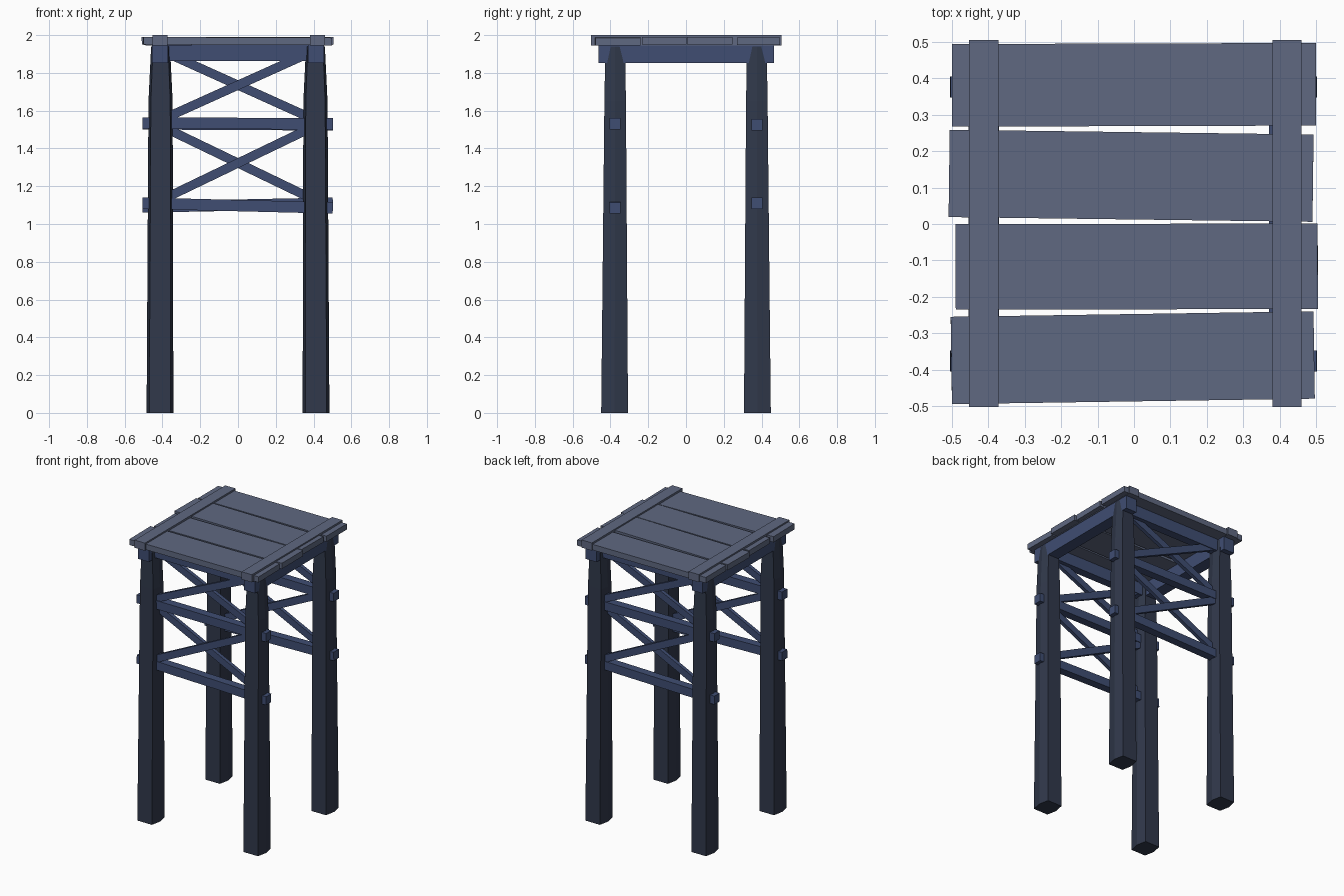
import bpy, bmesh, math
from mathutils import Vector, Matrix

if "Cube" in bpy.data.objects:
    bpy.data.objects.remove(bpy.data.objects["Cube"])


def material(name, rgb):
    m = bpy.data.materials.new(name)
    m.diffuse_color = (*rgb, 1)
    m.use_nodes = True
    m.node_tree.nodes["Principled BSDF"].inputs["Base Color"].default_value = m.diffuse_color
    return m


deck_mat = material("deck_wood", (0.115, 0.14, 0.22))
beam_mat = material("beam_wood", (0.05, 0.075, 0.17))
leg_mat = material("leg_wood", (0.03, 0.04, 0.07))


def finish(name, bm, mat):
    bmesh.ops.recalc_face_normals(bm, faces=bm.faces)
    me = bpy.data.meshes.new(name)
    bm.to_mesh(me)
    bm.free()
    me.materials.append(mat)
    ob = bpy.data.objects.new(name, me)
    bpy.context.collection.objects.link(ob)
    return ob


def bar(name, a, b, width, height, mat):
    """Box running from a to b: width sideways, height upwards."""
    a, b = Vector(a), Vector(b)
    d = (b - a).normalized()
    side = Vector((0, 0, 1)).cross(d).normalized()
    up = d.cross(side)
    rot = Matrix((d, side, up)).transposed().to_4x4()
    bm = bmesh.new()
    bmesh.ops.create_cube(bm, size=1, matrix=Matrix.Translation((a + b) / 2) @ rot
                          @ Matrix.Diagonal(((b - a).length, width, height, 1)))
    return finish(name, bm, mat)


# Hewn six-sided legs, narrowing upwards
section = [(-1, 0), (-0.8, -1), (0.8, -1), (1, 0), (0.8, 1), (-0.8, 1)]


def leg(name, sx, sy):
    bm = bmesh.new()
    # z, centre x, centre y, half x, half y
    levels = [(0, 0.413, 0.378, 0.071, 0.071),
              (1.65, 0.41, 0.375, 0.064, 0.057),
              (1.94, 0.41, 0.375, 0.05, 0.052)]
    rings = []
    for z, cx, cy, hx, hy in levels:
        rings.append([bm.verts.new((sx * cx + px * hx, sy * cy + py * hy, z))
                      for px, py in section])
    for lo, hi in zip(rings, rings[1:]):
        for i in range(6):
            j = (i + 1) % 6
            bm.faces.new((lo[i], lo[j], hi[j], hi[i]))
    bm.faces.new(rings[0])
    bm.faces.new(rings[-1])
    finish(name, bm, leg_mat)


sides = {"front": -1, "back": 1}
for fname, sy in sides.items():
    for lname, sx in {"left": -1, "right": 1}.items():
        leg(f"{fname}_{lname}_leg", sx, sy)

# Side beams carrying the deck
for lname, x in {"left": -0.413, "right": 0.413}.items():
    bar(f"{lname}_beam", (x, -0.462, 1.9), (x, 0.465, 1.9), 0.085, 0.096, beam_mat)

# Horizontal rails through the legs: (left z, right z)
rails = {"front": [(1.11, 1.085), (1.535, 1.53)],
         "back": [(1.09, 1.11), (1.53, 1.525)]}
for fname, sy in sides.items():
    y = sy * 0.377
    bar(f"{fname}_beam", (-0.42, y, 1.906), (0.42, y, 1.906), 0.06, 0.085, beam_mat)
    for n, (zl, zr) in enumerate(rails[fname]):
        bar(f"{fname}_rail_{n + 1}", (-0.505, y, zl), (0.502, y, zr), 0.058, 0.06, beam_mat)
    # Crossed braces in two tiers
    for n, (lo, hi) in enumerate([(1.125, 1.52), (1.55, 1.92)]):
        bar(f"{fname}_brace_{n + 1}_a", (-0.41, y - 0.012, lo), (0.41, y - 0.012, hi),
            0.026, 0.048, beam_mat)
        bar(f"{fname}_brace_{n + 1}_b", (-0.41, y + 0.012, hi), (0.41, y + 0.012, lo),
            0.026, 0.048, beam_mat)

# Deck planks, slightly uneven: left x, right x, left y, right y, width, left z, right z
planks = [(-0.502, 0.495, -0.375, -0.36, 0.24, 1.970, 1.966),
          (-0.49, 0.505, -0.118, -0.116, 0.235, 1.966, 1.970),
          (-0.508, 0.492, 0.139, 0.126, 0.24, 1.970, 1.971),
          (-0.50, 0.50, 0.381, 0.384, 0.227, 1.968, 1.967)]
for n, (xl, xr, yl, yr, w, zl, zr) in enumerate(planks):
    bar(f"deck_plank_{n + 1}", (xl, yl, zl), (xr, yr, zr), w, 0.04, deck_mat)

# Battens across the planks
for lname, x in {"left": -0.413, "right": 0.42}.items():
    bar(f"{lname}_batten", (x, -0.503, 1.973), (x, 0.505, 1.973), 0.08, 0.054, deck_mat)
